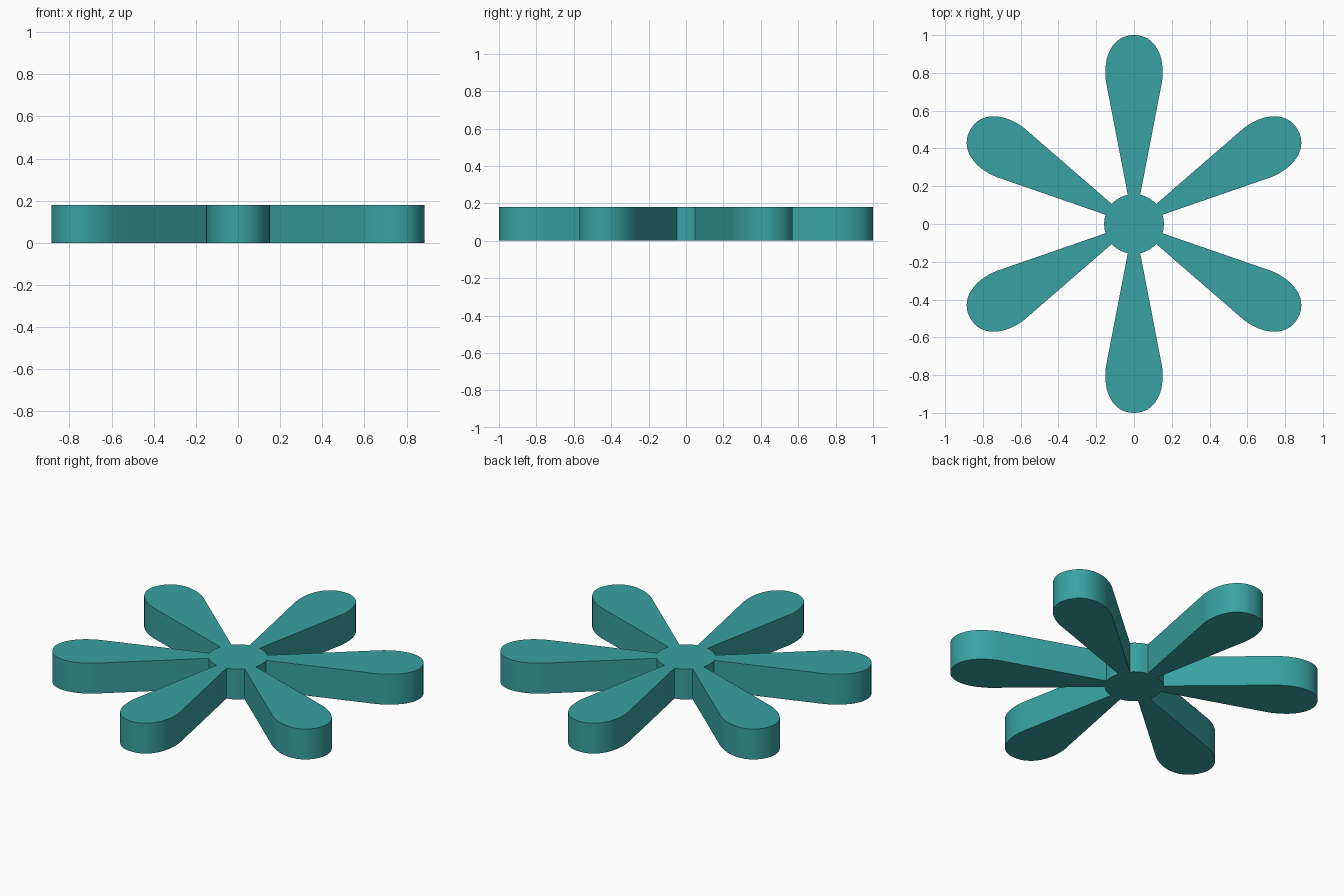
import bpy, bmesh
from math import sin, cos, pi, radians

if "Cube" in bpy.data.objects:
    bpy.data.objects.remove(bpy.data.objects["Cube"])

HEIGHT = 0.18
HUB_R = 0.158
PETALS = 6
ROOT = radians(12)            # half angle of a petal root on the hub
TIP_C, TIP_W, TIP_L = 0.80, 0.152, 0.20   # rounded tip: centre, half width, length
POWER = 2 / 2.2               # slightly squared ellipse


def soft(v):
    return abs(v) ** POWER * (1 if v > 0 else -1)


# Outline: rounded petal tip, then the hub arc to the next petal
outline = []
for k in range(PETALS):
    a = pi / 6 + k * 2 * pi / PETALS
    for i in range(33):
        t = radians(-14 + 208 * i / 32)
        w = -TIP_W * soft(cos(t))
        r = TIP_C + TIP_L * (soft(sin(t)) if sin(t) > 0 else sin(t))
        outline.append((r * cos(a) - w * sin(a), r * sin(a) + w * cos(a)))
    for i in range(7):
        h = a + ROOT + (2 * pi / PETALS - 2 * ROOT) * i / 6
        outline.append((HUB_R * cos(h), HUB_R * sin(h)))

# Extrude the outline into a flat-topped solid
bm = bmesh.new()
face = bm.faces.new([bm.verts.new((x, y, 0)) for x, y in outline])
ext = bmesh.ops.extrude_face_region(bm, geom=[face], use_keep_orig=True)
top = [v for v in ext["geom"] if isinstance(v, bmesh.types.BMVert)]
bmesh.ops.translate(bm, verts=top, vec=(0, 0, HEIGHT))
bmesh.ops.recalc_face_normals(bm, faces=bm.faces)
mesh = bpy.data.meshes.new("petal_wheel")
bm.to_mesh(mesh)
bm.free()
obj = bpy.data.objects.new("petal_wheel", mesh)
bpy.context.collection.objects.link(obj)

# Teal material
mat = bpy.data.materials.new("teal")
mat.diffuse_color = (0.04, 0.36, 0.36, 1)
mat.use_nodes = True
mat.node_tree.nodes["Principled BSDF"].inputs["Base Color"].default_value = mat.diffuse_color
mesh.materials.append(mat)

# Smooth curved walls, crisp rims
bpy.context.view_layer.objects.active = obj
obj.select_set(True)
bpy.ops.object.shade_smooth_by_angle(angle=radians(30))
